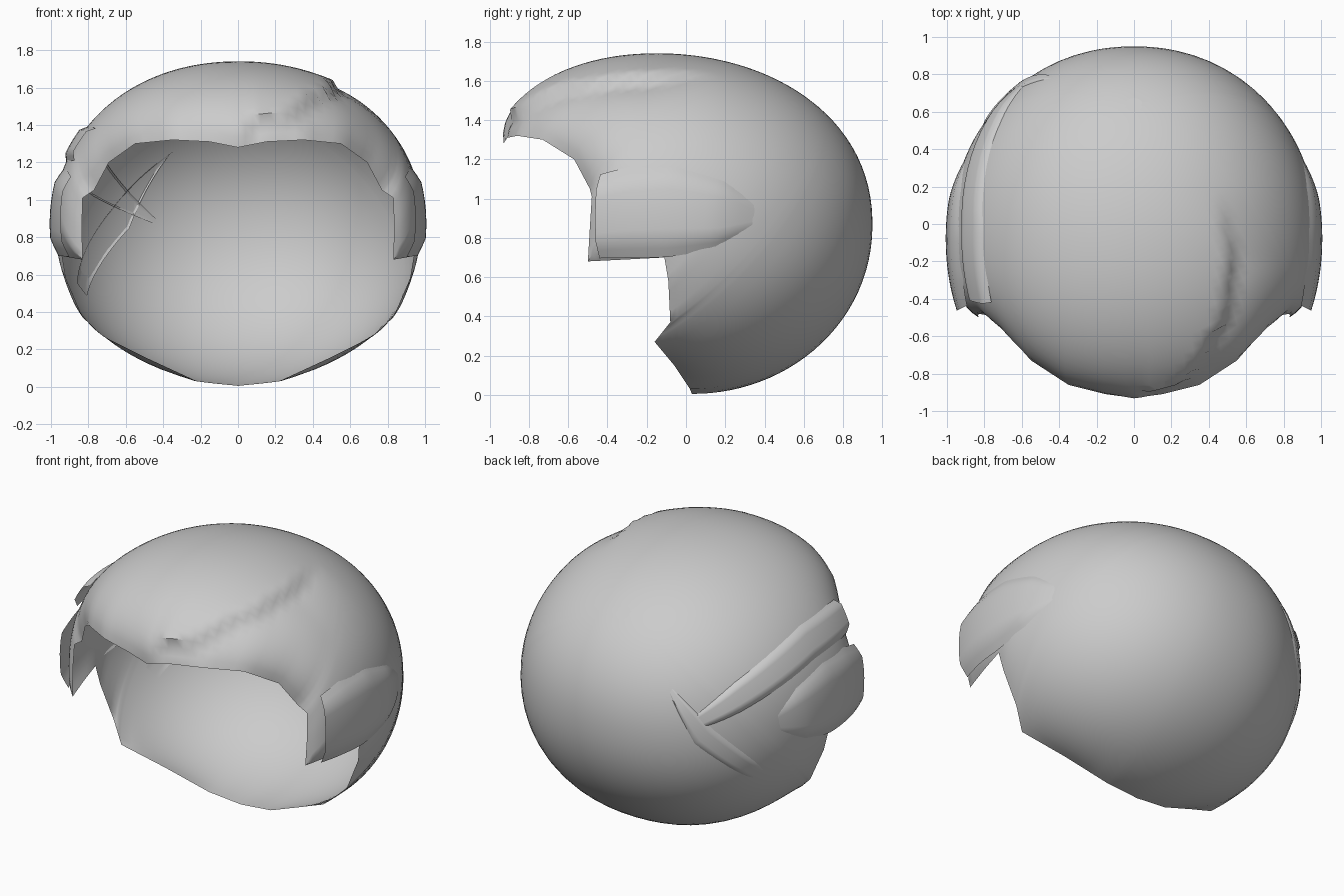
import bpy, bmesh, math
from mathutils import Vector

if "Cube" in bpy.data.objects:
    bpy.data.objects.remove(bpy.data.objects["Cube"])

CENTRE = Vector((0, 0, 0.87))
hair = bpy.data.materials.new("hair grey")
hair.diffuse_color = (0.6, 0.6, 0.6, 1)
hair.use_nodes = True
hair.node_tree.nodes["Principled BSDF"].inputs["Base Color"].default_value = hair.diffuse_color


def smooth(a, b, v):
    t = max(0, min(1, (v - a) / (b - a)))
    return t * t * (3 - 2 * t)


# Rounded head volume: the crown leans forward, the nape leans back
def inside(p):
    cy = -0.15 * max(0, min(1, p.z / 1.74))
    ry = 0.95 - cy if p.y > cy else 1.07
    return (abs(p.x / 0.985) ** 2.1 + abs((p.y - cy) / ry) ** 2.05
            + abs((p.z - 0.87) / 0.87) ** 2.1) < 1


def polyline(pts, n):
    """Evenly spread n + 1 samples over a polyline."""
    pts = [Vector(p) for p in pts]
    out = []
    for i in range(n + 1):
        f = i / n * (len(pts) - 1)
        k = min(int(f), len(pts) - 2)
        out.append(pts[k].lerp(pts[k + 1], f - k))
    return out


# Parting on the right of the crown, as x against y
PARTING = polyline([(0.44, 0.15, 0), (0.52, -0.2, 0), (0.48, -0.5, 0),
                    (0.3, -0.85, 0), (0.05, -0.96, 0)], 40)


def parting_step(p):
    if p.z < 1.1 or p.y > 0.2 or p.x < -0.1:
        return 0
    near = min(PARTING, key=lambda q: abs(q.y - p.y))
    d = p.x - near.x
    fade = smooth(0.2, -0.25, p.y) * smooth(1.15, 1.4, p.z)
    if d < 0:
        return 0.012 * fade * math.exp(d / 0.15)
    return -0.045 * fade * smooth(0, 0.04, d) * math.exp(-d / 0.18)


def on_head(direction):
    d = direction.normalized()
    lo, hi = 0.3, 1.6
    for _ in range(24):
        mid = (lo + hi) / 2
        lo, hi = (mid, hi) if inside(CENTRE + d * mid) else (lo, mid)
    return d * (lo + parting_step(CENTRE + d * lo))


def make_object(name, bm):
    bmesh.ops.remove_doubles(bm, verts=bm.verts, dist=1e-5)
    bm.normal_update()
    score = sum(f.normal.dot(f.calc_center_median() - CENTRE) * f.calc_area()
                for f in bm.faces)
    if score < 0:
        bmesh.ops.reverse_faces(bm, faces=bm.faces)
    mesh = bpy.data.meshes.new(name)
    bm.to_mesh(mesh)
    bm.free()
    mesh.materials.append(hair)
    ob = bpy.data.objects.new(name, mesh)
    bpy.context.collection.objects.link(ob)
    bpy.ops.object.select_all(action='DESELECT')
    ob.select_set(True)
    bpy.context.view_layer.objects.active = ob
    bpy.ops.object.shade_smooth_by_angle(angle=math.radians(45))
    return ob


def grid(name, rows, closed=False):
    bm = bmesh.new()
    vs = [[bm.verts.new(p) for p in row] for row in rows]
    n = len(rows[0])
    for a, b in zip(vs, vs[1:]):
        for i in range(n if closed else n - 1):
            j = (i + 1) % n
            bm.faces.new((a[i], a[j], b[j], b[i]))
    if closed:
        bm.faces.new(vs[0])
    return make_object(name, bm)


# Open edge around the face, from the fringe centre down to the nape
RIM = [(0, -0.93, 1.28), (0.15, -0.91, 1.31), (0.35, -0.86, 1.32),
       (0.55, -0.73, 1.30), (0.69, -0.57, 1.20), (0.77, -0.49, 1.05),
       (0.83, -0.48, 1.01), (0.835, -0.49, 0.85), (0.83, -0.5, 0.68),
       (0.89, -0.3, 0.69), (0.94, -0.11, 0.70), (0.92, -0.09, 0.58),
       (0.83, -0.08, 0.37), (0.72, -0.16, 0.27), (0.48, -0.06, 0.15),
       (0.22, 0.02, 0.03), (0, 0.03, 0.005)]
half = polyline(RIM, 64)
rim = half + [Vector((-p.x, p.y, p.z)) for p in reversed(half[1:-1])]

# Main shell: swept from the back of the crown out to the open edge
POLE = Vector((0, 0.7, 0.7)).normalized()
ROWS = 40
rows = []
for r in range(1, ROWS + 1):
    t = r / ROWS
    ring = []
    for p in rim:
        out = p - CENTRE
        d = POLE.slerp(out.normalized(), t)
        pull = out.length / on_head(out).length - 1
        ring.append(CENTRE + on_head(d) * (1 + pull * t ** 12))
    rows.append(ring)
grid("hair_shell", rows, closed=True)


# Overlapping locks: patches between two edges, tucked in at their borders
def lock(name, edge_a, edge_b, lift, open_start=False, n=24, m=10):
    a, b = polyline(edge_a, n), polyline(edge_b, n)
    patch = []
    for j in range(m + 1):
        v = j / m
        row = []
        for i in range(n + 1):
            u = i / n
            rise = smooth(0, 0.2, v) * smooth(1, 0.8, v) * smooth(1, 0.7, u)
            if not open_start:
                rise *= smooth(0, 0.3, u)
            base = on_head(a[i].lerp(b[i], v) - CENTRE)
            row.append(CENTRE + base + base.normalized() * (lift * rise - 0.008))
        patch.append(row)
    return grid(name, patch)


# Side locks in front of the ears
for side, s in (("right", 1), ("left", -1)):
    lock(side + "_side_lock",
         [(s * 0.88, -0.43, 1.12), (s * 0.93, -0.28, 1.17), (s * 0.95, -0.05, 1.19),
          (s * 0.93, 0.2, 1.11), (s * 0.87, 0.45, 0.92)],
         [(s * 0.88, -0.43, 0.70), (s * 0.94, -0.28, 0.70), (s * 0.97, -0.1, 0.70),
          (s * 0.96, 0.15, 0.74), (s * 0.87, 0.45, 0.90)], 0.03, True)

# Two crossing strands on the left rear
lock("left_upper_strand",
     [(-0.82, -0.45, 1.42), (-0.84, 0, 1.42), (-0.74, 0.55, 1.22), (-0.42, 0.8, 0.9)],
     [(-0.9, -0.4, 1.22), (-0.95, 0, 1.2), (-0.78, 0.55, 1.02), (-0.42, 0.8, 0.87)],
     0.03, True)
lock("left_rear_strand",
     [(-0.35, 0.78, 1.26), (-0.65, 0.65, 0.95), (-0.88, 0.3, 0.55)],
     [(-0.37, 0.78, 1.24), (-0.55, 0.72, 0.85), (-0.82, 0.35, 0.48)], 0.018)
